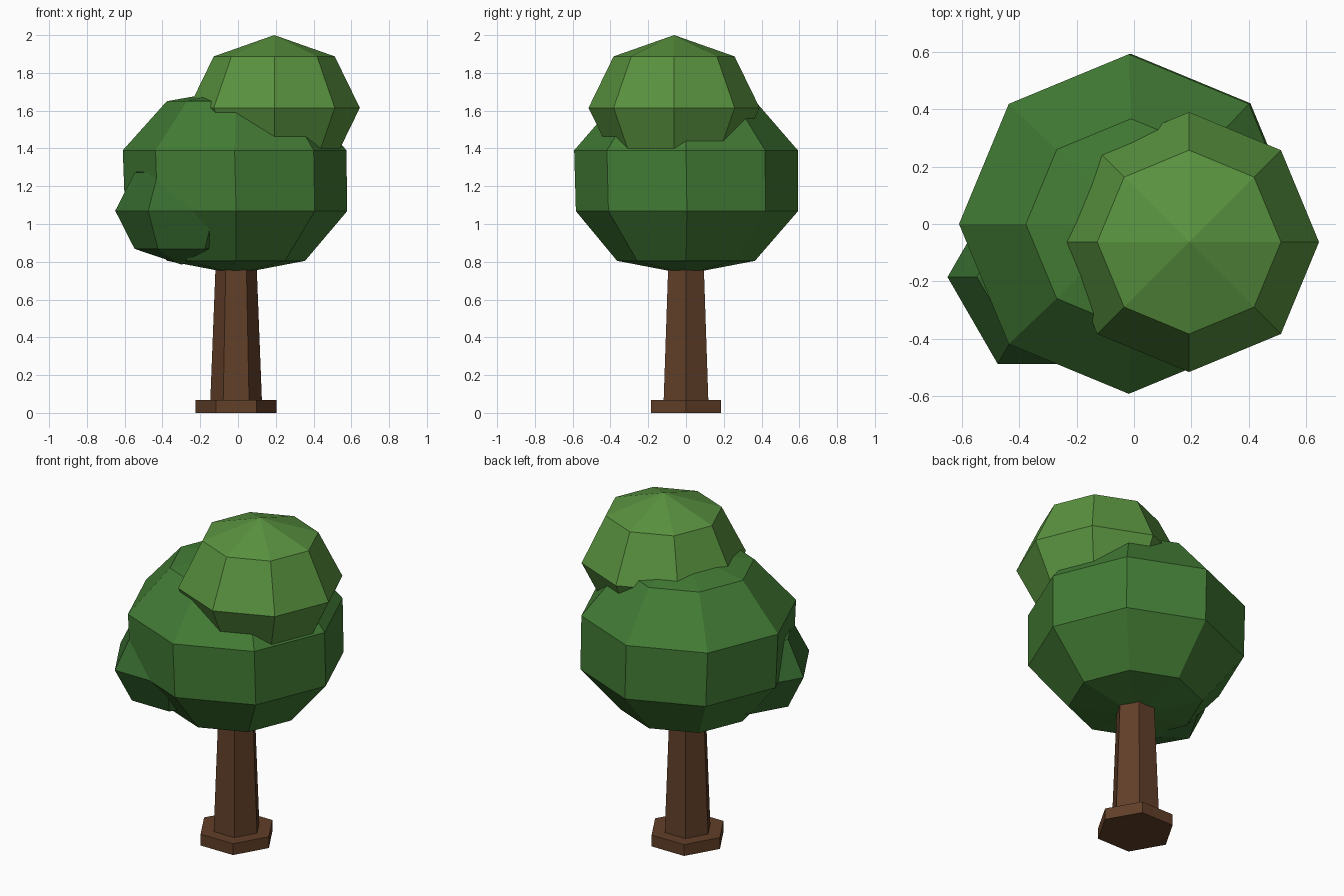
import bpy, bmesh
from math import cos, sin, tau

if "Cube" in bpy.data.objects:
    bpy.data.objects.remove(bpy.data.objects["Cube"])


def material(name, rgb):
    m = bpy.data.materials.new(name)
    m.diffuse_color = (*rgb, 1)
    m.use_nodes = True
    m.node_tree.nodes["Principled BSDF"].inputs["Base Color"].default_value = m.diffuse_color
    return m


def stack(name, sides, rings, mat):
    """Flat-faced solid from rings (z, radius, centre x, centre y); radius 0 is a pole."""
    bm = bmesh.new()
    loops = []
    for z, r, cx, cy in rings:
        n = sides if r else 1
        loops.append([bm.verts.new((cx + r * cos(tau * i / sides),
                                    cy + r * sin(tau * i / sides), z)) for i in range(n)])
    for a, b in zip(loops, loops[1:]):
        for i in range(sides):
            j = (i + 1) % sides
            if len(a) == 1:
                bm.faces.new((a[0], b[j], b[i]))
            elif len(b) == 1:
                bm.faces.new((a[i], a[j], b[0]))
            else:
                bm.faces.new((a[i], a[j], b[j], b[i]))
    for loop in (loops[0], loops[-1]):
        if len(loop) > 1:
            bm.faces.new(loop)
    bmesh.ops.recalc_face_normals(bm, faces=bm.faces)
    mesh = bpy.data.meshes.new(name)
    bm.to_mesh(mesh)
    bm.free()
    mesh.materials.append(mat)
    obj = bpy.data.objects.new(name, mesh)
    bpy.context.collection.objects.link(obj)
    return obj


def clump(name, sides, centre, r, rz, mat):
    """Low-poly leaf ball with three rings between its poles."""
    x, y, z = centre
    h = 0.7071
    stack(name, sides, [(z - rz, 0, x, y), (z - rz * h, r * h, x, y), (z, r, x, y),
                        (z + rz * h, r * h, x, y), (z + rz, 0, x, y)], mat)


bark = material("bark", (0.12, 0.05, 0.022))
leaf = material("leaf", (0.055, 0.20, 0.035))
leaf_light = material("leaf_light", (0.10, 0.29, 0.05))
leaf_dark = material("leaf_dark", (0.04, 0.15, 0.03))

# Trunk and its flared foot
X = -0.01
stack("trunk_foot", 6, [(0, 0.215, X, 0), (0.068, 0.215, X, 0)], bark)
stack("trunk", 6, [(0.03, 0.138, X, 0), (0.9, 0.104, X, 0)], bark)

# Main crown
stack("main_crown", 8, [(0.735, 0, X, 0), (0.805, 0.365, X, 0), (1.068, 0.588, X, 0.005),
                        (1.39, 0.592, -0.018, 0), (1.65, 0.367, X, 0),
                        (1.715, 0, X, 0)], leaf)

# Upper and side leaf clumps
clump("top_clump", 8, (0.192, -0.063, 1.615), 0.453, 0.385, leaf_light)
clump("side_clump", 6, (-0.30, -0.185, 1.07), 0.35, 0.285, leaf_dark)
